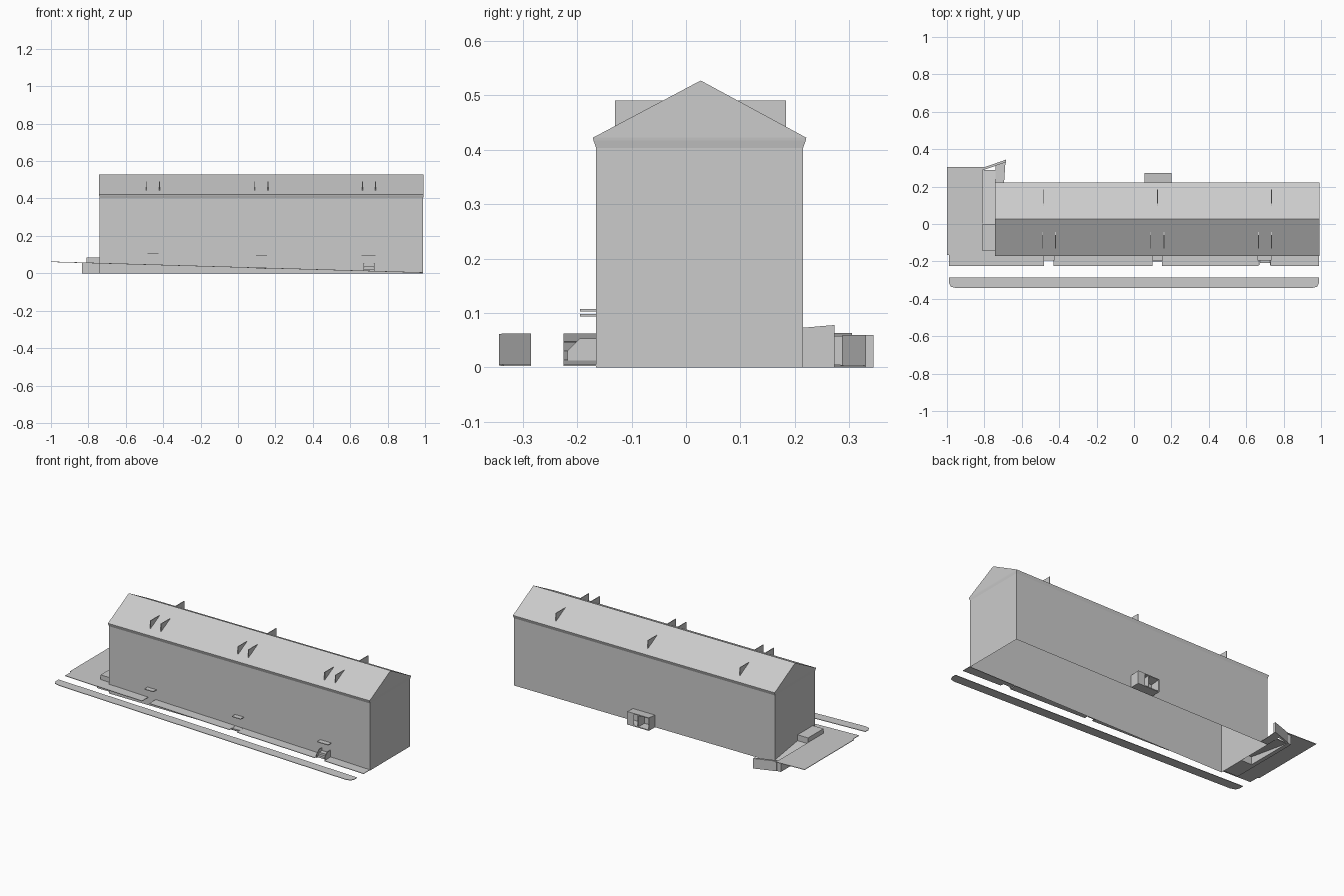
import bpy, bmesh
from mathutils import Vector

if "Cube" in bpy.data.objects:
    bpy.data.objects.remove(bpy.data.objects["Cube"])

grey = bpy.data.materials.new("plain grey")
grey.diffuse_color = (0.6, 0.6, 0.6, 1)
grey.use_nodes = True
grey.node_tree.nodes["Principled BSDF"].inputs["Base Color"].default_value = grey.diffuse_color


def finish(name, bm):
    bmesh.ops.recalc_face_normals(bm, faces=bm.faces)
    me = bpy.data.meshes.new(name)
    bm.to_mesh(me)
    bm.free()
    me.materials.append(grey)
    ob = bpy.data.objects.new(name, me)
    bpy.context.collection.objects.link(ob)
    return ob


def solid(name, pts, vec):
    """Flat polygon pushed along vec into a closed solid."""
    bm = bmesh.new()
    f = bm.faces.new([bm.verts.new(p) for p in pts])
    r = bmesh.ops.extrude_face_region(bm, geom=[f])
    vs = [g for g in r["geom"] if isinstance(g, bmesh.types.BMVert)]
    bmesh.ops.translate(bm, verts=vs, vec=Vector(vec))
    bm.faces.ensure_lookup_table()
    return finish(name, bm)


def box(name, x0, x1, y0, y1, z0, z1):
    return solid(name, [(x0, y0, z0), (x1, y0, z0), (x1, y1, z0), (x0, y1, z0)],
                 (0, 0, z1 - z0))


def street(x):
    return 0.034 - 0.029 * x


def paving(name, outline):
    """Thin slab following the slope of the street."""
    return solid(name, [(x, y, street(x)) for x, y in outline], (0, 0, -0.003))


X0, X1, Y0, Y1 = -0.74, 0.99, -0.165, 0.215
RY, EAVE, RIDGE = 0.027, 0.42, 0.527

# building walls, open underneath, with a flared cornice at the top
bm = bmesh.new()
rings = []
for z, o in ((0, 0), (0.403, 0), (0.417, 0.005), (EAVE + 0.002, 0.006)):
    ox = o * 0.5
    rings.append([bm.verts.new(p) for p in (
        (X0 - ox, Y0 - o, z), (X1 + ox, Y0 - o, z),
        (X1 + ox, Y1 + o, z), (X0 - ox, Y1 + o, z))])
for a, b in zip(rings, rings[1:]):
    for i in range(4):
        j = (i + 1) % 4
        bm.faces.new((a[i], a[j], b[j], b[i]))
finish("building_walls", bm)

# gable roof
solid("gable_roof", [(X0 - 0.003, Y0 - 0.006, EAVE + 0.002), (X0 - 0.003, Y1 + 0.006, EAVE + 0.002),
                     (X0 - 0.003, RY, RIDGE)], (X1 - X0 + 0.006, 0, 0))


# triangular roof fins, pairs in front and singles behind
def fin(x, y_out, y_in):
    zo = EAVE + (RIDGE - EAVE) * (1 - abs(y_out - RY) / 0.197)
    solid("roof_fin", [(x - 0.002, y_out, zo - 0.002), (x - 0.002, y_out, 0.49),
                       (x - 0.002, y_in, 0.49)], (0.004, 0, 0))


for x in (-0.49, -0.42, 0.09, 0.16, 0.665, 0.735):
    fin(x, -0.13, -0.041)
for x in (-0.485, 0.125, 0.735):
    fin(x, 0.184, 0.095)

# pavement along the front, interrupted at the three doors
doors = [(-0.48, -0.43), (0.1, 0.15), (0.665, 0.73)]
edges = [-0.99] + [x for d in doors for x in d] + [0.99]
for a, b in zip(edges[::2], edges[1::2]):
    paving("pavement", [(a, -0.225), (b, -0.225), (b, Y0), (a, Y0)])

# yard beside the left end
paving("side_yard", [(-1, Y0), (X0, Y0), (X0, -0.145), (-0.81, -0.145),
                     (-0.81, 0.295), (-0.8, 0.305), (-1, 0.305)])

# separate kerb strip with rounded front corners
paving("kerb_strip", [(-0.99, -0.285), (-0.99, -0.315), (-0.979, -0.335), (-0.95, -0.343),
                      (0.95, -0.343), (0.979, -0.335), (0.99, -0.315), (0.99, -0.285)])

# sunken ramp with its retaining walls and landing
solid("sunken_ramp", [(-0.81, 0, 0.05), (X0, 0, 0.05), (X0, 0.29, 0.004), (-0.81, 0.29, 0.004)],
      (0, 0, -0.003))
solid("ramp_foot", [(X0, Y1, 0.004), (-0.695, Y1, 0.004), (-0.687, 0.335, 0.004),
                    (X0, 0.315, 0.004)], (0, 0, -0.003))
box("retaining_wall", -0.835, -0.81, -0.145, 0.295, 0, 0.056)
solid("wing_wall", [(-0.81, 0.287, 0), (-0.685, 0.33, 0), (-0.685, 0.344, 0), (-0.81, 0.3, 0)],
      (0, 0, 0.06))
box("ramp_landing", -0.81, X0, -0.145, 0.0, 0, 0.085)

# door canopies
for (a, b), z in zip(doors, (0.105, 0.096, 0.096)):
    box("door_canopy", a - 0.004, b + 0.004, -0.195, Y0, z - 0.002, z + 0.002)

# doorstep at the middle door
box("middle_doorstep", 0.1, 0.15, -0.2, Y0, 0.022, 0.03)

# stoop at the right door: cheek walls, landing and step
for x in (0.67, 0.726):
    solid("stoop_cheek", [(x, Y0, 0.012), (x, -0.218, 0.012), (x, -0.218, 0.03),
                          (x, -0.195, 0.053), (x, Y0, 0.053)], (0.003, 0, 0))
box("stoop_landing", 0.67, 0.729, -0.192, Y0, 0.012, 0.036)
box("stoop_step", 0.67, 0.729, -0.208, -0.192, 0.012, 0.024)

# open shelter on the back wall
B0, B1, BY = 0.055, 0.2, 0.273
for x in (B0, 0.125, B1 - 0.004):
    solid("shelter_side", [(x, Y1, 0), (x, BY, 0), (x, BY, 0.078), (x, Y1, 0.073)], (0.004, 0, 0))
solid("shelter_roof", [(B0, Y1, 0.073), (B0, BY, 0.078), (B0, BY, 0.073), (B0, Y1, 0.068)],
      (B1 - B0, 0, 0))
box("shelter_floor", B0, B1, Y1, BY, 0, 0.005)
box("shelter_panel", 0.155, B1, BY - 0.004, BY, 0, 0.076)
